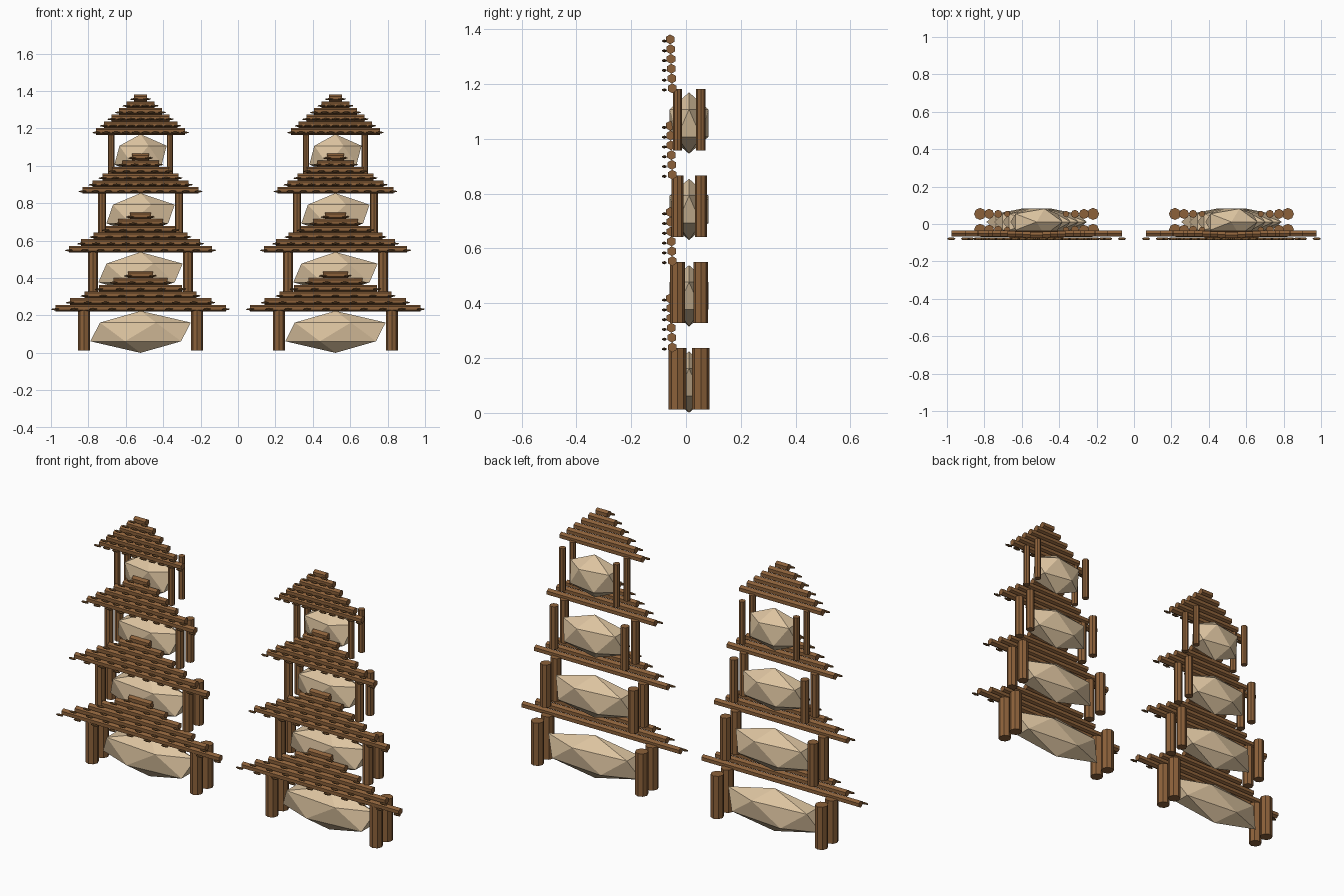
import bpy
import bmesh
from math import pi
from mathutils import Matrix, Vector

cube = bpy.data.objects.get("Cube")
if cube:
    bpy.data.objects.remove(cube, do_unlink=True)


def srgb(*rgb):
    return tuple(((c / 255 + 0.055) / 1.055) ** 2.4 for c in rgb) + (1.0,)


def make_material(name, colour):
    mat = bpy.data.materials.new(name)
    mat.use_nodes = True
    mat.diffuse_color = colour
    bsdf = next(n for n in mat.node_tree.nodes if n.type == 'BSDF_PRINCIPLED')
    bsdf.inputs["Base Color"].default_value = colour
    bsdf.inputs["Roughness"].default_value = 0.9
    return mat


WOOD = make_material("brown wood", srgb(140, 97, 58))
SHINGLE = make_material("dark brown shingle", srgb(110, 77, 43))
STONE = make_material("pale tan stone", srgb(222, 197, 161))


def finish(name, bm, mat):
    mesh = bpy.data.meshes.new(name)
    bm.to_mesh(mesh)
    bm.free()
    mesh.materials.append(mat)
    obj = bpy.data.objects.new(name, mesh)
    bpy.context.scene.collection.objects.link(obj)


def add_rod(bm, centre, radius, length, sides, along_x=False):
    turn = Matrix.Rotation(pi / 2, 4, 'Y') @ Matrix.Rotation(pi / 6, 4, 'Z') if along_x else Matrix()
    bmesh.ops.create_cone(bm, cap_ends=True, segments=sides, radius1=radius, radius2=radius,
                          depth=length, matrix=Matrix.Translation(centre) @ turn)


def add_gem(bm, centre, size):
    bmesh.ops.create_icosphere(bm, subdivisions=1, radius=1,
                               matrix=Matrix.Translation(centre) @ Matrix.Diagonal(Vector(size).to_4d()))


TIER_STEP = 0.315
TILES = (10, 9, 7, 5, 4, 2)   # shingles on each roof log, bottom to top


def build_tier(side, x, tier):
    scale = 1 - 0.16 * tier
    base = TIER_STEP * tier
    label = f"{side}_tower_tier_{tier + 1}"

    # Stone core
    bm = bmesh.new()
    add_gem(bm, (x, 0.011, base + 0.112), (0.3 * scale, 0.083, 0.112))
    finish(label + "_stone", bm, STONE)

    # Four corner posts
    bm = bmesh.new()
    for sx in (-1, 1):
        for y in (-0.031, 0.054):
            add_rod(bm, (x + sx * 0.302 * scale, y, base + 0.124), 0.032 * scale, 0.224, 8)
    finish(label + "_posts", bm, WOOD)

    # Stepped roof logs with a row of small shingles on each
    logs, tiles = bmesh.new(), bmesh.new()
    for row, count in enumerate(TILES):
        half = (0.456 - 0.078 * row) * scale
        z = base + 0.239 + 0.0357 * row
        add_rod(logs, (x, -0.05 - 0.0016 * row, z), 0.018, 2 * half, 6, along_x=True)
        for i in range(count):
            tx = x - half + 2 * half * i / (count - 1)
            add_gem(tiles, (tx, -0.079, z - 0.006), (0.024, 0.009, 0.006))
    finish(label + "_roof_logs", logs, WOOD)
    finish(label + "_shingles", tiles, SHINGLE)


for side, x in (("right", -0.521), ("left", 0.521)):
    for tier in range(4):
        build_tier(side, x, tier)
